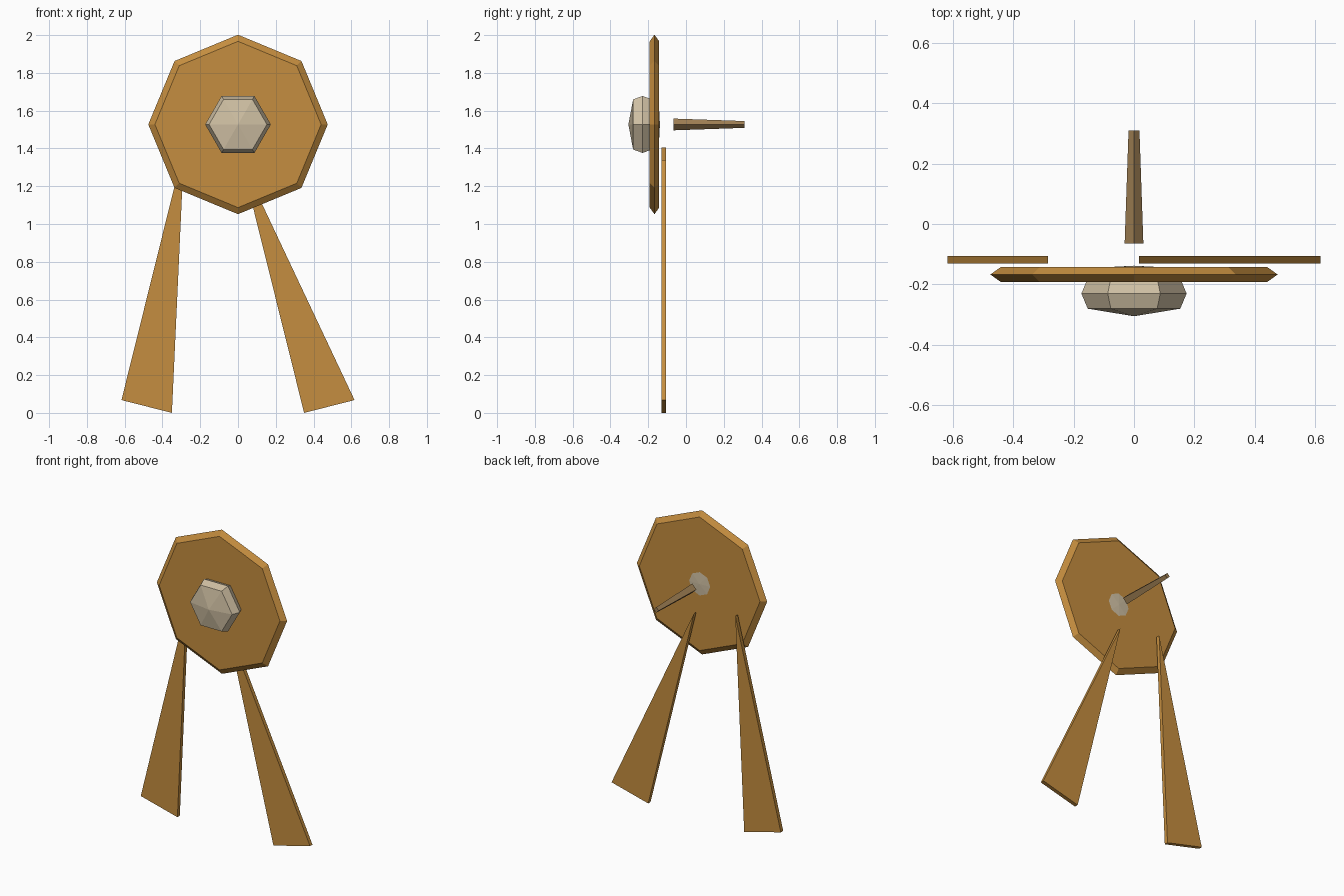
import bpy, bmesh
from math import cos, sin, tau

cube = bpy.data.objects.get("Cube")
if cube:
    bpy.data.objects.remove(cube, do_unlink=True)

HUB_Z = 1.527


def material(name, rgb):
    m = bpy.data.materials.new(name)
    m.use_nodes = True
    m.diffuse_color = (*rgb, 1)
    m.node_tree.nodes["Principled BSDF"].inputs["Base Color"].default_value = (*rgb, 1)
    return m


wood = material("golden wood", (0.56, 0.27, 0.05))
stone = material("pale stone", (0.63, 0.53, 0.37))
peg = material("dull wood", (0.36, 0.22, 0.09))


def finish(name, bm, mat):
    bmesh.ops.recalc_face_normals(bm, faces=bm.faces)
    mesh = bpy.data.meshes.new(name)
    bm.to_mesh(mesh)
    bm.free()
    mesh.materials.append(mat)
    bpy.context.collection.objects.link(bpy.data.objects.new(name, mesh))


def turned(name, sides, profile, mat):
    """Faceted solid around the y axis at hub height, from (y, radius) pairs."""
    bm = bmesh.new()
    rings = []
    for y, r in profile:
        count = sides if r else 1
        rings.append([bm.verts.new((r * cos(tau * i / sides), y, HUB_Z + r * sin(tau * i / sides)))
                      for i in range(count)])
    for a, b in zip(rings, rings[1:]):
        for i in range(sides):
            j = (i + 1) % sides
            corners = [a[i % len(a)], a[j % len(a)], b[j % len(b)], b[i % len(b)]]
            bm.faces.new(list(dict.fromkeys(corners)))
    for ring in (rings[0], rings[-1]):
        if len(ring) > 1:
            bm.faces.new(ring)
    finish(name, bm, mat)


def plank(name, outline, y0, y1, mat):
    """Flat board: an x, z outline pushed back along y."""
    bm = bmesh.new()
    face = bm.faces.new([bm.verts.new((x, y0, z)) for x, z in outline])
    moved = bmesh.ops.extrude_face_region(bm, geom=[face])["geom"]
    bmesh.ops.translate(bm, vec=(0, y1 - y0, 0),
                        verts=[v for v in moved if isinstance(v, bmesh.types.BMVert)])
    finish(name, bm, mat)


# Octagonal disc with a chamfered rim
turned("disc", 8, [(-0.192, 0.44), (-0.167, 0.475), (-0.142, 0.44)], wood)

# Six-sided boss on the front, and the shallow cap behind
turned("boss", 6, [(-0.305, 0), (-0.28, 0.153), (-0.23, 0.174), (-0.18, 0.153), (-0.155, 0)], stone)
turned("back_cap", 8, [(-0.143, 0.096), (-0.138, 0)], stone)

# Tapered four-sided peg floating behind the disc
turned("rear_peg", 4, [(-0.065, 0.031), (0.31, 0.018)], peg)

# Wedge legs narrowing to a point behind the disc
for name, side, tip in (("right_leg", -1, (-0.285, 1.405)), ("left_leg", 1, (0.017, 1.34))):
    plank(name, [(side * 0.617, 0.068), (side * 0.35, 0), tip], -0.131, -0.106, wood)
